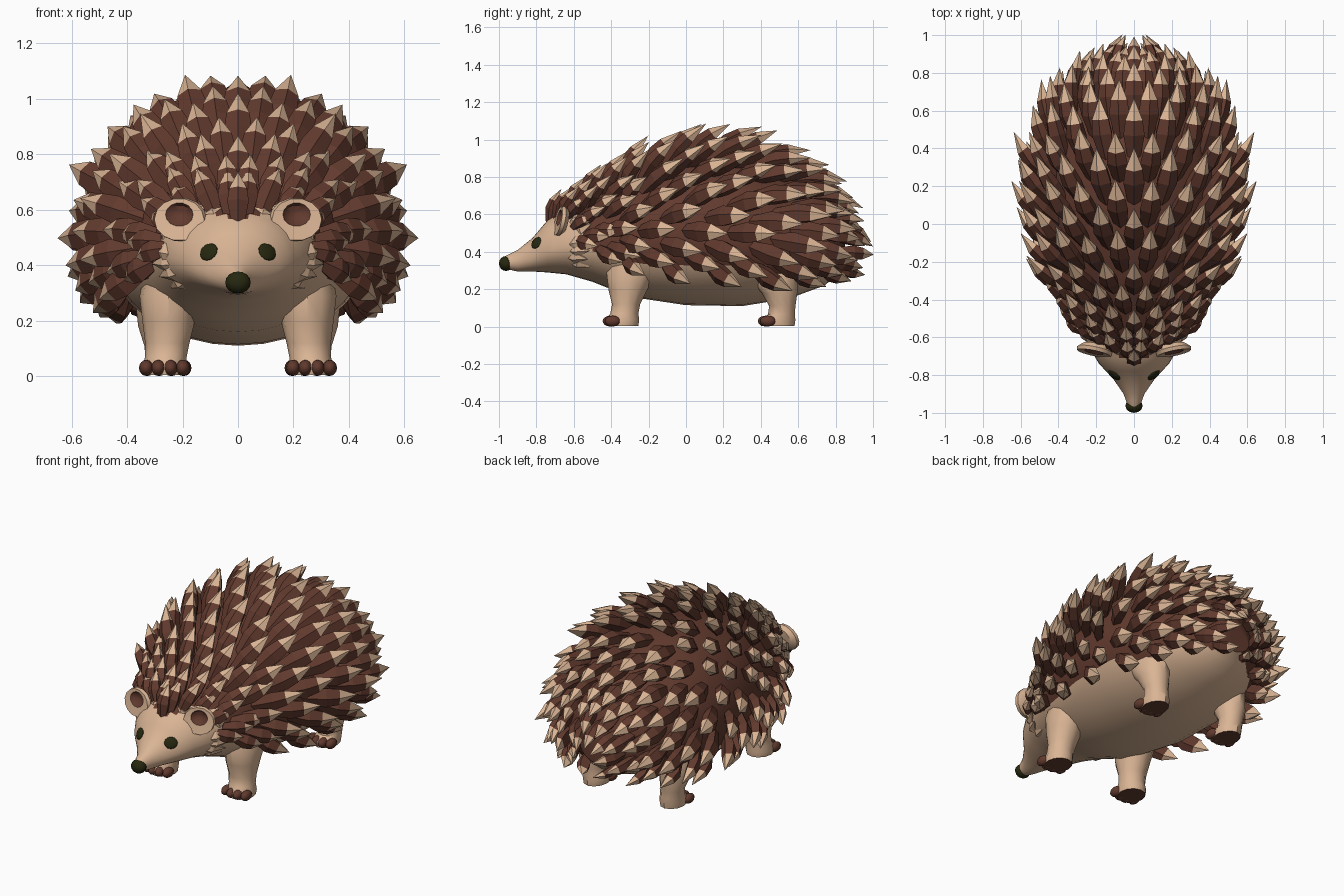
import bpy, math, random
from mathutils import Vector

if "Cube" in bpy.data.objects:
    bpy.data.objects.remove(bpy.data.objects["Cube"])

random.seed(4)


def material(name, rgb):
    m = bpy.data.materials.new(name)
    m.diffuse_color = (*rgb, 1)
    m.use_nodes = True
    m.node_tree.nodes["Principled BSDF"].inputs["Base Color"].default_value = m.diffuse_color
    return m


SKIN = material("tan skin", (0.70, 0.46, 0.30))
BROWN = material("dark brown", (0.12, 0.042, 0.027))
BLACK = material("olive black", (0.02, 0.021, 0.005))

# Body sections: y, widest height, half width, top, bottom
SECTIONS = [
    (-0.97, .34, .03, .375, .31), (-0.90, .35, .055, .41, .295),
    (-0.82, .37, .11, .475, .295), (-0.74, .41, .185, .57, .29),
    (-0.64, .43, .245, .635, .28), (-0.50, .44, .305, .72, .24),
    (-0.30, .45, .39, .83, .16), (0.0, .46, .46, .925, .115),
    (0.30, .46, .47, .92, .11), (0.55, .44, .41, .83, .15),
    (0.74, .42, .28, .69, .22), (0.85, .40, .12, .53, .31)]


def section(y):
    y = max(SECTIONS[0][0], min(SECTIONS[-1][0], y))
    for a, b in zip(SECTIONS, SECTIONS[1:]):
        if y <= b[0]:
            t = (y - a[0]) / (b[0] - a[0])
            return [p + (q - p) * t for p, q in zip(a, b)]


def skin_point(y, phi):
    """Point on the body; phi is measured from straight up."""
    y, mid, rx, top, bot = section(y)
    c = math.cos(phi)
    return Vector((rx * math.sin(phi), y, mid + c * (top - mid if c > 0 else mid - bot)))


def frame(y, phi):
    """Backward, sideways and outward directions on the body."""
    back = (skin_point(y + .04, phi) - skin_point(y - .04, phi)).normalized()
    side = (skin_point(y, phi + .05) - skin_point(y, phi - .05)).normalized()
    out = back.cross(side).normalized()
    if out.dot(Vector((math.sin(phi), 0, math.cos(phi)))) < 0:
        out = -out
    return back, side, out


def coat_edge(y):
    """Lower edge of the spiny coat."""
    pts = [(-.75, .56), (-.6, .47), (-.45, .40), (-.2, .35), (.5, .31), (.9, .32)]
    for a, b in zip(pts, pts[1:]):
        if y <= b[0]:
            return a[1] + (b[1] - a[1]) * (y - a[0]) / (b[0] - a[0])
    return pts[-1][1]


def coat_limit(y):
    _, mid, _, top, bot = section(y)
    z = coat_edge(y)
    if z > mid:
        return math.acos(min(1, (z - mid) / (top - mid)))
    return math.pi / 2 + math.asin(min(1, (mid - z) / (mid - bot)))


def make(name, verts, faces, mats, idx=None, smooth=True):
    me = bpy.data.meshes.new(name)
    me.from_pydata([tuple(v) for v in verts], [], faces)
    for m in mats:
        me.materials.append(m)
    if idx:
        me.polygons.foreach_set("material_index", idx)
    ob = bpy.data.objects.new(name, me)
    bpy.context.collection.objects.link(ob)
    bpy.ops.object.select_all(action='DESELECT')
    ob.select_set(True)
    bpy.context.view_layer.objects.active = ob
    bpy.ops.object.mode_set(mode='EDIT')
    bpy.ops.mesh.select_all(action='SELECT')
    bpy.ops.mesh.normals_make_consistent(inside=False)
    bpy.ops.object.mode_set(mode='OBJECT')
    if smooth:
        bpy.ops.object.shade_smooth_by_angle(angle=math.radians(35))
    return ob


def loft(rings):
    """Vertices and faces of a closed tube through equal rings."""
    n = len(rings[0])
    verts = [v for r in rings for v in r]
    faces = [(i * n + j, i * n + (j + 1) % n, (i + 1) * n + (j + 1) % n, (i + 1) * n + j)
             for i in range(len(rings) - 1) for j in range(n)]
    faces += [tuple(range(n)), tuple(range(len(verts) - n, len(verts)))]
    return verts, faces


def ellipsoid(name, loc, scale, mat, rot=None):
    bpy.ops.mesh.primitive_uv_sphere_add(segments=12, ring_count=8, location=loc)
    ob = bpy.context.object
    ob.name, ob.scale = name, scale
    if rot:
        ob.rotation_euler = rot
    ob.data.materials.append(mat)
    bpy.ops.object.shade_smooth_by_angle(angle=math.radians(40))
    return ob


# Head and body in one skin, dark under the coat
N = 32
ys = [-.97, -.935, -.9, -.86, -.82, -.78, -.74, -.71, -.68, -.64, -.6, -.55, -.5, -.45, -.4,
      -.3, -.15, 0, .15, .3, .43, .55, .65, .74, .8, .85]
verts, faces = loft([[skin_point(y, 2 * math.pi * k / N) for k in range(N)] for y in ys])
idx = []
for f in faces:
    c = sum((verts[i] for i in f), Vector()) / len(f)
    hair = -.76 + .8 * abs(c.x)
    idx.append(1 if c.y > hair and c.z > coat_edge(c.y) - .01 else 0)
make("body", verts, faces, [SKIN, BROWN], idx)

# Spines: five-sided leaves with pale tips
sv, sf, si = [], [], []


def add_spine(base, direction, side, length, width, tip_from=.66, bend=.02):
    up = side.cross(direction).normalized()
    if up.dot(base - Vector((0, base.y, .42))) < 0:
        up = -up
    start = len(sv)
    for s, w in ((0, .6), (.42, 1.05), (tip_from, .86)):
        c = base + direction * length * s + up * bend * math.sin(math.pi * s)
        for a in (90, 160, 225, 315, 380):
            a = math.radians(a)
            sv.append(c + side * math.cos(a) * width * w + up * math.sin(a) * width * w * .75)
    sv.append(base + direction * length)
    for r in range(2):
        for j in range(5):
            k = (j + 1) % 5
            sf.append((start + r * 5 + j, start + r * 5 + k,
                       start + r * 5 + 5 + k, start + r * 5 + 5 + j))
            si.append(0)
    for j in range(5):
        sf.append((start + 10 + j, start + 10 + (j + 1) % 5, start + 15))
        si.append(1)


def flip(v):
    return Vector((-v.x, v.y, v.z))


rows = [-.75, -.67, -.58, -.48, -.37, -.25, -.13, -.01, .11, .23, .35, .46, .56, .65, .72,
        .78, .82]
for r, y in enumerate(rows):
    half = 5 if y < -.55 else (6 if y < .69 else (5 if y < .77 else 3))
    for k in range(half + 1):
        f = (k + (0 if r % 2 == 0 else .5)) / half
        if f > 1:
            continue
        yy = y + .14 * f * max(0, -.3 - y) / .4
        phi = f * coat_limit(yy)
        back, side, out = frame(yy, phi)
        flank = math.sin(math.pi * min(1, f / 1.2))
        lift = random.uniform(25, 32)
        if y < -.4:
            lift -= 6 * f
        elif y < .4:
            lift += 5 * flank
        lift = math.radians(lift)
        d = back * math.cos(lift) + out * math.sin(lift)
        d += Vector((0, 0, -.9 * max(0, f - .62)))
        d += side * random.uniform(-.06, .06) * (1 if k else 0)
        d.normalize()
        side = (side - d * side.dot(d)).normalized()
        size = min(1, .66 + (y + .74) * .75)
        if y > .5:
            size = max(.68, 1 - (y - .5) * 1.1)
        length = .325 * size * random.uniform(.93, 1.06) * (1 - .2 * max(0, f - .7) / .3)
        width = .057 * min(1, .5 + section(y)[2] * 1.1)
        base = skin_point(yy, phi) - out * .025
        add_spine(base, d, side, length, width)
        if phi > .01:
            add_spine(flip(base), flip(d), flip(side), length, width)
make("spines", sv, sf, [BROWN, SKIN], si, smooth=False)

# Fur tufts on brow and cheeks
sv, sf, si = [], [], []
for y, deg, ln, rise in ((-.70, 24, .10, .45), (-.67, 38, .12, .5), (-.63, 54, .12, .5),
                         (-.60, 68, .12, .4), (-.64, 88, .14, .28), (-.64, 102, .15, .25),
                         (-.65, 116, .15, .28), (-.63, 130, .14, .25)):
    phi = math.radians(deg)
    back, side, out = frame(y, phi)
    d = (back + out * rise).normalized()
    p = skin_point(y, phi) - out * .03
    add_spine(p, d, side, ln, .038, .5, .0)
    add_spine(flip(p), flip(d), flip(side), ln, .038, .5, .0)
make("fur_tufts", sv, sf, [SKIN], smooth=False)

# Legs: x, y, z, half width, half depth
FRONT = [(.24, -.25, .42, .09, .13), (.25, -.29, .29, .105, .135), (.25, -.31, .20, .095, .105),
         (.255, -.32, .12, .08, .075), (.26, -.33, .07, .075, .075),
         (.265, -.34, .035, .08, .09), (.265, -.34, .004, .075, .085)]
REAR = [(.25, .43, .37, .09, .15), (.27, .46, .27, .10, .135), (.275, .50, .18, .085, .095),
        (.27, .515, .11, .068, .07), (.265, .51, .065, .068, .072),
        (.26, .49, .035, .075, .095), (.26, .49, .004, .07, .09)]
for label, path in (("front", FRONT), ("rear", REAR)):
    for s, word in ((1, "right"), (-1, "left")):
        rings = [[Vector((s * (x + rx * math.cos(a)), y + ry * math.sin(a), z))
                  for a in (2 * math.pi * k / 12 for k in range(12))]
                 for x, y, z, rx, ry in path]
        v, f = loft(rings)
        sole = [1 if i == len(f) - 1 else 0 for i in range(len(f))]
        make(f"{label}_{word}_leg", v, f, [SKIN, BROWN], sole)
        fx, fy = path[-1][0], path[-1][1] - .07
        for t in range(4):
            o = t - 1.5
            ellipsoid(f"{label}_{word}_toe", (s * (fx + o * .044), fy + abs(o) * .012, .03),
                      (.026, .042, .029), BROWN)

# Ears: cupped dishes with a small dark hollow; ring radius, depth, lift
EAR = [(.012, .035, 0), (.07, .028, 0), (.094, .005, 0), (.09, -.014, 0), (.05, -.012, .018),
       (.038, .0, .02), (.01, .01, .02)]
for s, word in ((1, "right"), (-1, "left")):
    rings = []
    for rad, off, rise in EAR:
        ring = []
        for k in range(14):
            a = 2 * math.pi * k / 14
            lx, lz = rad * math.cos(a), rad * .85 * math.sin(a) + rise
            ring.append(Vector((s * (.208 + lx - off * .3), -.67 + off + lx * .2 + lz * .2,
                                .565 + lz)))
        rings.append(ring)
    v, f = loft(rings)
    hollow = [1 if 4 * 14 <= i < 6 * 14 or i == len(f) - 1 else 0 for i in range(len(f))]
    make(f"{word}_ear", v, f, [SKIN, BROWN], hollow)

    # Eyes lie on the face
    phi = s * math.radians(55)
    _, _, out = frame(-.80, phi)
    ellipsoid(f"{word}_eye", skin_point(-.80, phi), (.038, .034, .012), BLACK,
              out.to_track_quat('Z', 'Y').to_euler())

# Nose
ellipsoid("nose", (0, -.962, .338), (.046, .038, .04), BLACK)
